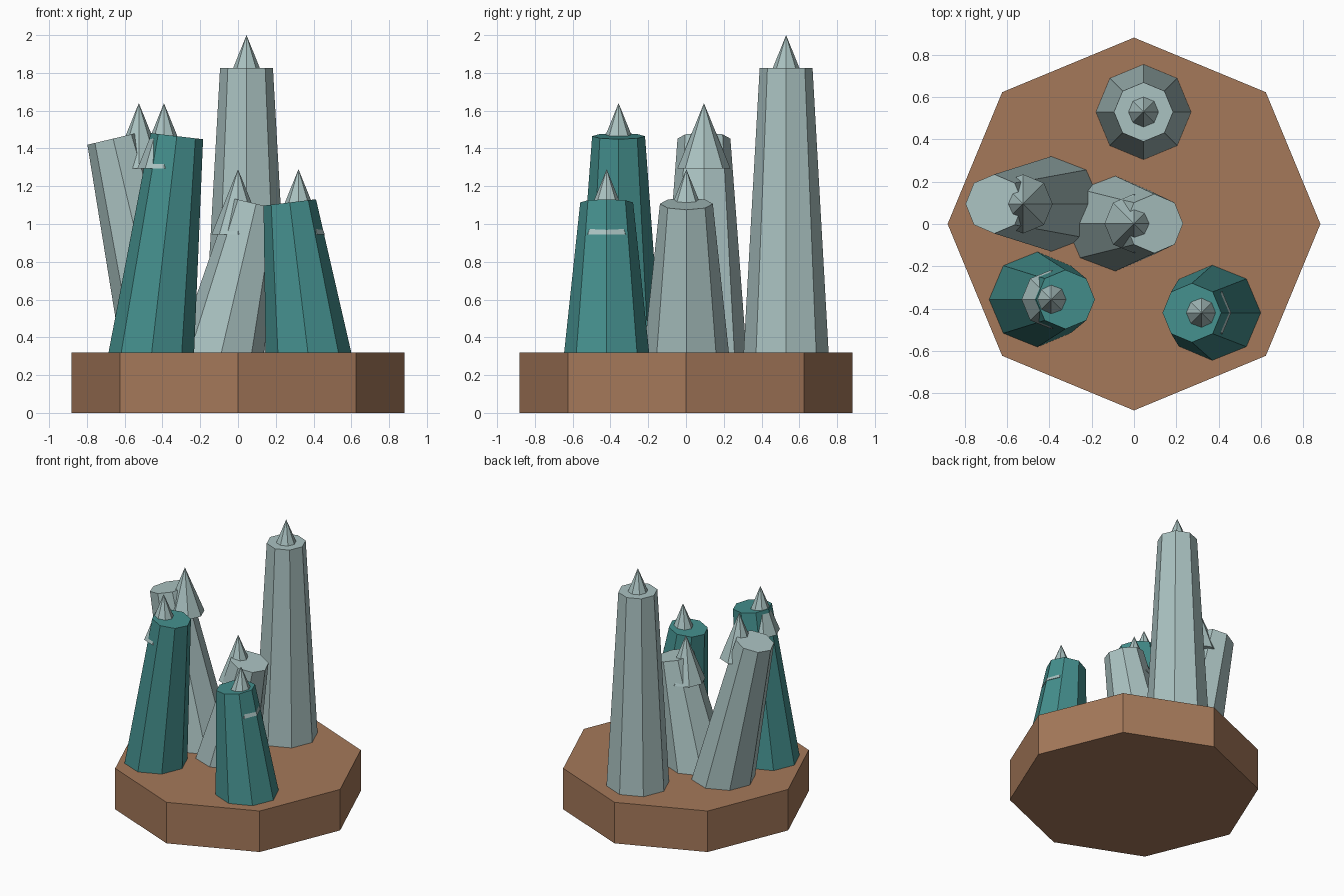
import bpy
import bmesh
from math import atan2, hypot
from mathutils import Matrix, Vector

cube = bpy.data.objects.get("Cube")
if cube:
    bpy.data.objects.remove(cube)


def make_material(name, rgb):
    mat = bpy.data.materials.new(name)
    mat.use_nodes = True
    color = (*rgb, 1.0)
    mat.diffuse_color = color
    mat.node_tree.nodes["Principled BSDF"].inputs["Base Color"].default_value = color
    return mat


BROWN = make_material("earth brown", (0.376, 0.191, 0.102))
TEAL = make_material("teal crystal", (0.058, 0.275, 0.266))
GREY = make_material("pale grey crystal", (0.402, 0.539, 0.533))

SIDES = 8
GROUND = 0.32        # top of the base
FOOT_R, TOP_R = 0.225, 0.14
CONE_H = 0.345
EMBED = 0.12         # length of each shaft sunk into the base


def frustum(name, mat, bottom, top, r_bottom, r_top):
    """Eight-sided tapered prism from bottom to top, leaning only along x."""
    axis = top - bottom
    lean = Matrix.Rotation(atan2(axis.x, axis.z), 4, 'Y')
    place = Matrix.Translation((bottom + top) / 2) @ lean
    bm = bmesh.new()
    bmesh.ops.create_cone(bm, cap_ends=True, segments=SIDES, radius1=r_bottom,
                          radius2=r_top, depth=axis.length, matrix=place)
    mesh = bpy.data.meshes.new(name)
    bm.to_mesh(mesh)
    bm.free()
    mesh.materials.append(mat)
    obj = bpy.data.objects.new(name, mesh)
    bpy.context.collection.objects.link(obj)
    return obj


def crystal(name, mat, y, foot_x, top_x, top_z, cone_x, apex_z):
    """Leaning shaft sunk into the base, with an upright cone at its tip."""
    foot, top = Vector((foot_x, y, GROUND)), Vector((top_x, y, top_z))
    axis = top - foot
    widen = (FOOT_R - TOP_R) / axis.length * EMBED
    frustum(name + "_shaft", mat, foot - axis.normalized() * EMBED, top,
            FOOT_R + widen, TOP_R)
    apex = Vector((cone_x, y, apex_z))
    frustum(name + "_tip", GREY, apex - Vector((0, 0, CONE_H)), apex, TOP_R, 0)


# Base slab
frustum("base", BROWN, Vector((0, 0, 0)), Vector((0, 0, GROUND)), 0.882, 0.882)

# Crystals: y, foot x, top x, top z, cone x, apex z
crystal("tall_back_crystal", GREY, 0.53, 0.045, 0.045, 1.825, 0.045, 2.0)
crystal("right_rear_crystal", GREY, 0.095, -0.392, -0.661, 1.452, -0.525, 1.64)
crystal("middle_crystal", GREY, 0.002, -0.088, 0.096, 1.107, 0.0, 1.29)
crystal("right_front_crystal", TEAL, -0.357, -0.457, -0.324, 1.465, -0.392, 1.64)
crystal("left_front_crystal", TEAL, -0.42, 0.37, 0.274, 1.114, 0.32, 1.29)
